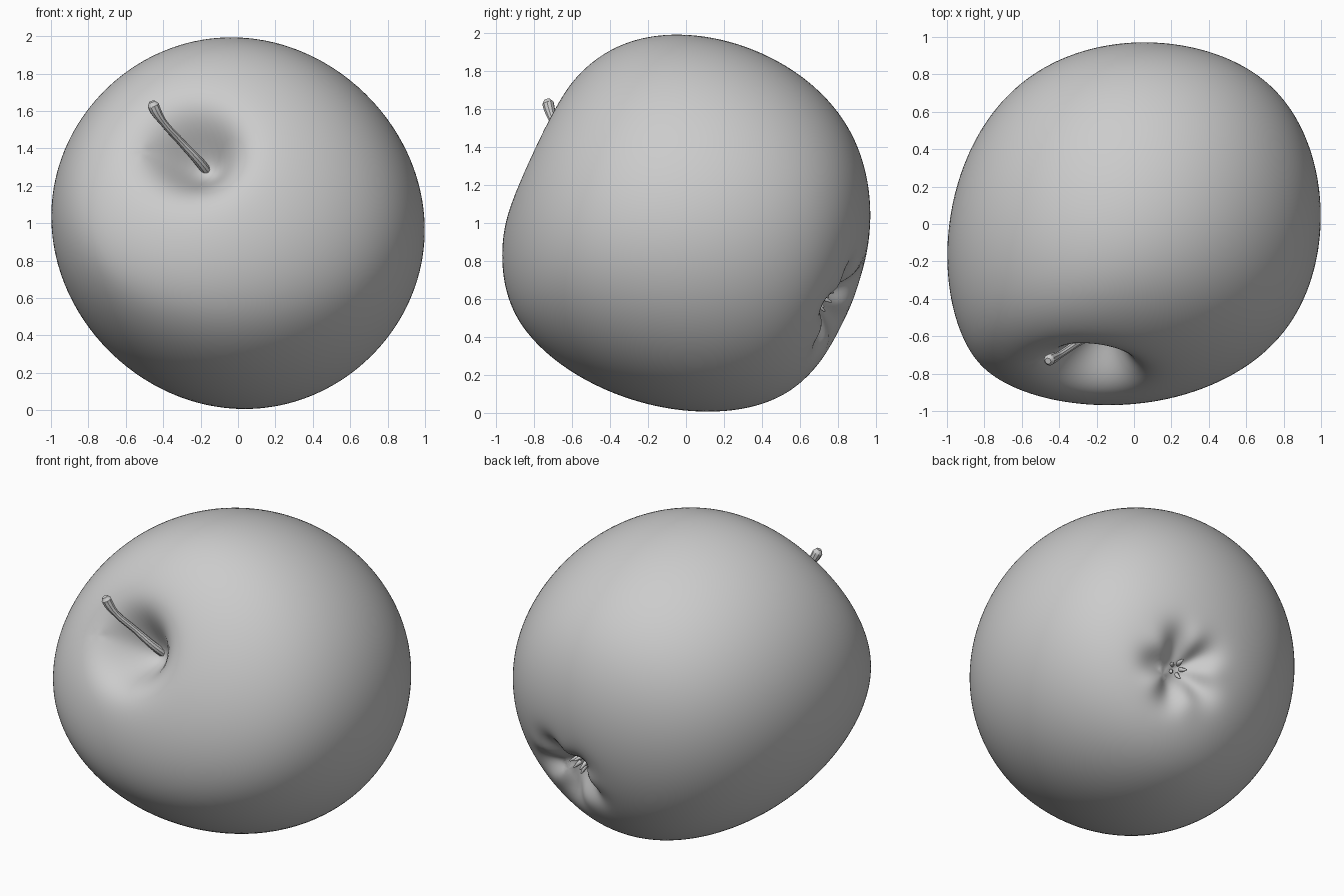
import bpy, bmesh, math
from mathutils import Vector, Matrix

cube = bpy.data.objects.get("Cube")
if cube:
    bpy.data.objects.remove(cube, do_unlink=True)

grey = bpy.data.materials.new("plain_grey")
grey.use_nodes = True
grey.diffuse_color = (0.6, 0.6, 0.6, 1)
grey.node_tree.nodes["Principled BSDF"].inputs["Base Color"].default_value = (0.6, 0.6, 0.6, 1)

# Core axis points from the blossom end to the stem end
AXIS = Vector((-0.31, -0.84, 0.444)).normalized()
TURN = AXIS.to_track_quat('Z', 'Y').to_matrix()
CENTRE = Vector((0, 0, 1))
STEM_PIT = Vector((-0.16, -0.56, 0.27))
BLOSSOM_PIT = Vector((0.27, 0.72, -0.40))
SEGMENTS, RINGS = 70, 60


def reach(v):
    """How far the lopsided fruit extends in a direction."""
    size = v.length
    x, y, z = v / size
    even = x * x + 0.975 * y * y + 0.995 * z * z + 0.105 * x * y - 0.035 * x * z
    even += 0.08 * y * z * (y * y - z * z)
    even += 0.15 * (x * y) ** 2 + 0.05 * (y * z) ** 2 - 0.03 * (x * z) ** 2
    odd = 0.033 * y * z * z - 0.057 * y * y * z - x * y * (0.04 * y + 0.064 * x)
    return size * (even + odd)


def skin(n):
    """Surface point whose normal is n, found as the slope of the reach."""
    step = 0.001
    slope = Vector((0, 0, 0))
    for k in range(3):
        d = Vector((0, 0, 0))
        d[k] = step
        slope[k] = (reach(n + d) - reach(n - d)) / (2 * step)
    return slope


def bell(r, width):
    return math.exp(-(r / width) ** 2)


def place(n):
    """Skin point with the stem hollow and ribbed blossom hollow pressed in."""
    p = skin(n)
    if n.dot(AXIS) > 0:
        off = p - STEM_PIT
        r = (off - AXIS * off.dot(AXIS)).length
        p -= AXIS * (0.3 * bell(r, 0.185) + 0.05 * bell(r, 0.4))
    else:
        off = TURN.transposed() @ (p - BLOSSOM_PIT)
        r = math.hypot(off.x, off.y)
        rib = math.cos(5 * math.atan2(off.y, off.x)) * bell(r - 0.17, 0.1)
        p += AXIS * (0.15 * bell(r, 0.17) + 0.03 * bell(r, 0.36) + 0.025 * rib)
    return p + CENTRE


def finish(bm, name, levels):
    bmesh.ops.recalc_face_normals(bm, faces=bm.faces)
    mesh = bpy.data.meshes.new(name)
    bm.to_mesh(mesh)
    bm.free()
    for face in mesh.polygons:
        face.use_smooth = True
    mesh.materials.append(grey)
    obj = bpy.data.objects.new(name, mesh)
    bpy.context.collection.objects.link(obj)
    if levels:
        sub = obj.modifiers.new("smooth", 'SUBSURF')
        sub.levels = sub.render_levels = levels


# Fruit body: rings around the core axis joined into a closed skin
bm = bmesh.new()
rings = []
for k in range(1, RINGS):
    tilt = math.pi * k / RINGS
    ring = []
    for i in range(SEGMENTS):
        a = math.tau * i / SEGMENTS
        n = Vector((math.sin(tilt) * math.cos(a), math.sin(tilt) * math.sin(a), math.cos(tilt)))
        ring.append(bm.verts.new(place(TURN @ n)))
    rings.append(ring)
for upper, lower in zip(rings, rings[1:]):
    for i in range(SEGMENTS):
        j = (i + 1) % SEGMENTS
        bm.faces.new((upper[i], lower[i], lower[j], upper[j]))
for ring, pole in ((rings[0], AXIS), (rings[-1], -AXIS)):
    tip = bm.verts.new(place(pole))
    for i in range(SEGMENTS):
        bm.faces.new((ring[i], ring[(i + 1) % SEGMENTS], tip))
finish(bm, "apple_body", 1)

# Dried sepals in the blossom hollow
bm = bmesh.new()
root = BLOSSOM_PIT + CENTRE + AXIS * 0.04
for i in range(5):
    angle = math.tau * (i + 0.5) / 5
    out = TURN @ Vector((math.cos(angle), math.sin(angle), 0))
    lean = (-AXIS + out * (0.25 + 0.15 * (i % 2))).normalized()
    turn = lean.to_track_quat('Z', 'Y').to_matrix().to_4x4()
    spot = root + out * 0.03 + lean * 0.03
    bmesh.ops.create_cone(bm, cap_ends=True, segments=8, radius1=0.022, radius2=0.005,
                          depth=0.1, matrix=Matrix.Translation(spot) @ turn)
finish(bm, "sepals", 0)

# Stem: tapered bent rod with a swollen tip
curve = bpy.data.curves.new("stem", 'CURVE')
curve.dimensions = '3D'
curve.bevel_depth = 0.024
curve.bevel_resolution = 3
curve.use_fill_caps = True
path = [(-0.15, -0.50, 1.25, 1.3), (-0.20, -0.57, 1.32, 1.1), (-0.31, -0.64, 1.44, 0.85),
        (-0.40, -0.70, 1.54, 0.85), (-0.44, -0.72, 1.60, 1.25), (-0.453, -0.727, 1.63, 1.3),
        (-0.46, -0.733, 1.65, 0.7)]
spline = curve.splines.new('BEZIER')
spline.bezier_points.add(len(path) - 1)
for point, (x, y, z, radius) in zip(spline.bezier_points, path):
    point.co = (x, y, z)
    point.radius = radius
    point.handle_left_type = point.handle_right_type = 'AUTO'
spline.resolution_u = 6
spline.use_smooth = True
curve.materials.append(grey)
stem = bpy.data.objects.new("stem", curve)
bpy.context.collection.objects.link(stem)
bpy.ops.object.select_all(action='DESELECT')
stem.select_set(True)
bpy.context.view_layer.objects.active = stem
bpy.ops.object.convert(target='MESH')
bpy.ops.object.shade_smooth_by_angle()
